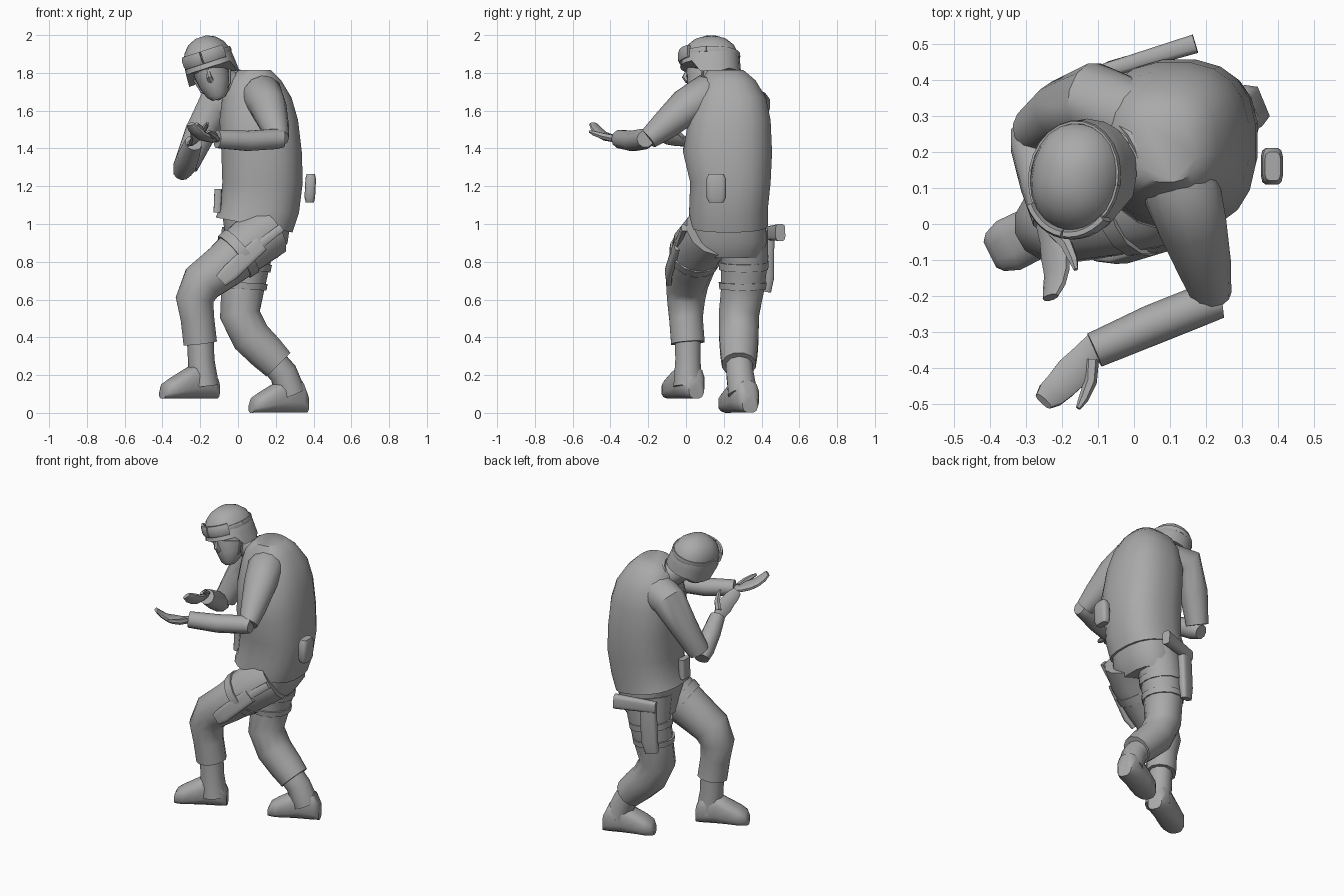
import bpy
import bmesh
from math import cos, sin, pi, radians, copysign
from mathutils import Vector, Matrix

default_cube = bpy.data.objects.get("Cube")
if default_cube:
    bpy.data.objects.remove(default_cube, do_unlink=True)

SHADE = 0.4
grey = bpy.data.materials.new("plain grey")
grey.use_nodes = True
grey.diffuse_color = (SHADE, SHADE, SHADE, 1)
grey.node_tree.nodes["Principled BSDF"].inputs["Base Color"].default_value = grey.diffuse_color


def loft(name, rings, sides=12, power=2.0, reshape=None):
    """Skin a run of rounded-square rings, each given as centre and two half axes."""
    def bulge(value):
        return copysign(abs(value) ** (2 / power), value)

    bm = bmesh.new()
    loops = []
    for centre, u, v in rings:
        angles = [2 * pi * (i + 0.5) / sides for i in range(sides)]
        loops.append([bm.verts.new(centre + u * bulge(cos(a)) + v * bulge(sin(a))) for a in angles])
    for low, high in zip(loops, loops[1:]):
        for i in range(sides):
            j = (i + 1) % sides
            bm.faces.new((low[i], low[j], high[j], high[i]))
    bm.faces.new(loops[0][::-1])
    bm.faces.new(loops[-1])
    if reshape:
        reshape(loops)
    bmesh.ops.recalc_face_normals(bm, faces=bm.faces)
    mesh = bpy.data.meshes.new(name)
    bm.to_mesh(mesh)
    bm.free()
    mesh.materials.append(grey)
    part = bpy.data.objects.new(name, mesh)
    bpy.context.collection.objects.link(part)
    bpy.ops.object.select_all(action="DESELECT")
    part.select_set(True)
    bpy.context.view_layer.objects.active = part
    bpy.ops.object.shade_smooth_by_angle(angle=radians(50))
    return part


def limb(name, points, flat=1.0, wide=(0, 1, 0), sides=10, power=2.0):
    """Tube through (x, y, z, radius) points; flat thins it across the wide direction."""
    centres = [Vector(p[:3]) for p in points]
    rings = []
    for i, centre in enumerate(centres):
        ahead = centres[min(i + 1, len(centres) - 1)]
        behind = centres[max(i - 1, 0)]
        along = (ahead - behind).normalized()
        across = Vector(wide)
        across = (across - along * across.dot(along)).normalized()
        radius = points[i][3]
        rings.append((centre, across * radius, along.cross(across) * radius * flat))
    return loft(name, rings, sides, power)


def stack(name, layers, **options):
    """Upright body from (x, y, z, half width, half depth, side slope) layers."""
    rings = [(Vector((x, y, z)), Vector((w, 0, slope)), Vector((0, d, 0)))
             for x, y, z, w, d, slope in layers]
    return loft(name, rings, **options)


# Torso: hunched jacket over the hips
stack("jacket", [
    (.085, .225, .995, .205, .21, -.04), (.115, .225, 1.08, .21, .21, -.02),
    (.13, .235, 1.22, .215, .215, 0), (.125, .22, 1.38, .215, .238, 0),
    (.11, .23, 1.55, .21, .22, 0), (.1, .235, 1.67, .185, .19, 0),
    (.085, .225, 1.76, .145, .145, 0), (.09, .21, 1.815, .085, .095, 0)],
    sides=20, power=2.5)
stack("hips", [(.08, .22, .82, .13, .18, 0), (.1, .225, .9, .165, .205, 0),
               (.1, .225, 1.04, .185, .2, 0)], sides=16, power=2.4)

# Arms with sleeves ending in cuffs
limb("left_upper_arm", [(.09, .22, 1.68, .09), (.13, .1, 1.68, .11), (.16, .0, 1.62, .098),
                        (.195, -.12, 1.515, .076), (.215, -.2, 1.45, .056)], sides=12)
limb("left_forearm", [(.245, -.215, 1.45, .045), (.2, -.22, 1.45, .056),
                      (.05, -.28, 1.44, .056), (-.11, -.35, 1.45, .05)], wide=(0, 0, 1))
limb("right_upper_arm", [(.02, .28, 1.65, .11), (-.12, .345, 1.63, .105),
                         (-.2, .315, 1.48, .085), (-.275, .26, 1.31, .067)], sides=12)
limb("right_forearm", [(-.3, .265, 1.27, .045), (-.285, .22, 1.3, .06),
                       (-.26, .11, 1.365, .057), (-.235, .01, 1.43, .047)], wide=(1, 0, 0))


def hand(side, wrist, forward, thumb_way):
    """Open mitten-like hand curling upward, with a separate thumb."""
    wrist, d = Vector(wrist), Vector(forward).normalized()
    p = Vector(thumb_way)
    p = (p - d * p.dot(d)).normalized()
    n = d.cross(p)

    def at(reach, shift, lift, radius):
        return (*(wrist + d * reach + p * shift + n * lift), radius)

    limb(side + "_hand", [at(-.03, 0, 0, .034), at(.03, 0, -.005, .042), at(.08, 0, 0, .05),
                          at(.13, -.003, .012, .045), at(.17, -.008, .035, .041),
                          at(.2, -.012, .06, .028)], flat=.4, wide=p, power=2.4)
    limb(side + "_thumb", [at(.02, .02, 0, .02), at(.07, .055, .008, .018),
                           at(.12, .07, .018, .014), at(.15, .075, .025, .007)],
         wide=n, sides=6)


hand("left", (-.12, -.35, 1.45), (-.63, -.77, .1), (.77, -.63, 0))
hand("right", (-.24, -.01, 1.44), (.28, -.95, .2), (.7, .15, .6))

# Legs: trousers, boot shafts and thigh straps
limb("left_trouser", [(.16, .13, .96, .145), (.06, .07, .89, .143), (-.07, .03, .78, .125),
                      (-.19, .005, .69, .115), (-.23, 0, .6, .104), (-.215, 0, .5, .092),
                      (-.2, .01, .37, .092)], sides=12)
limb("left_boot_shaft", [(-.2, .01, .42, .072), (-.195, .01, .28, .07), (-.18, .01, .14, .08)])
limb("right_trouser", [(.07, .29, .95, .15), (.05, .31, .82, .13), (.025, .3, .66, .118),
                       (.01, .28, .52, .11), (.07, .28, .4, .108), (.15, .28, .32, .102),
                       (.215, .28, .255, .092)], sides=12)
limb("right_boot_shaft", [(.16, .28, .3, .074), (.24, .285, .21, .075), (.28, .3, .1, .08)])
limb("left_thigh_strap", [(.02, .055, .857, .144), (-.02, .045, .825, .139)], sides=14)
limb("upper_thigh_strap", [(.045, .305, .8, .136), (.04, .305, .76, .133)], sides=14)
limb("lower_thigh_strap", [(.027, .3, .69, .13), (.025, .3, .655, .126)], sides=14)


def shoe(side, heel, toe, ground):
    """Flat-soled boot foot; each station is distance, half width and height."""
    heel, toe = Vector((*heel, ground)), Vector((*toe, ground))
    along = toe - heel
    across = along.cross(Vector((0, 0, 1))).normalized()
    rings = []
    for t, width, height in [(0, .045, .1), (.1, .064, .17), (.38, .068, .19),
                             (.6, .076, .15), (.82, .077, .11), (.95, .06, .085), (1, .04, .05)]:
        half = Vector((0, 0, height / 2))
        rings.append((heel + along * t + half, across * width, half))
    loft(side + "_boot", rings, sides=12, power=2.8)


shoe("left", (-.115, .055), (-.4, -.085), .075)
shoe("right", (.36, .34), (.07, .22), 0)

# Head, built upright then turned and tipped sideways
pose = (Matrix.Translation((-.155, .13, 1.86)) @ Matrix.Rotation(radians(-18), 4, "Y")
        @ Matrix.Rotation(radians(-10), 4, "Z"))


def cut_brow(loops):
    """Raise the front of the rim clear of the face and the back of it slightly."""
    for vert in loops[0]:
        if vert.co.y < -.05:
            vert.co.z += .065
        elif vert.co.y > .08:
            vert.co.z += .02


head_parts = [
    stack("head", [(0, -.06, -.205, .035, .035, 0), (0, -.05, -.18, .06, .065, 0),
                   (0, -.03, -.12, .083, .095, 0), (0, -.01, -.06, .095, .12, 0),
                   (0, 0, .02, .1, .125, 0)], sides=14),
    limb("nose", [(0, -.115, -.03, .01), (0, -.138, -.08, .016), (0, -.12, -.1, .018)],
         wide=(1, 0, 0), sides=6),
    stack("helmet", [(0, 0, -.095, .138, .162, 0), (0, 0, -.02, .133, .158, 0),
                     (0, 0, .03, .128, .153, 0), (0, 0, .08, .108, .13, 0),
                     (0, 0, .115, .075, .09, 0), (0, 0, .136, .03, .04, 0)],
          sides=20, power=2.2, reshape=cut_brow)]


def arc(start, end, reach, height, radius, steps):
    angles = [radians(start + (end - start) * i / steps) for i in range(steps + 1)]
    return [(reach * cos(a), (reach + .025) * sin(a), height, radius) for a in angles]


head_parts.append(limb("goggle_strap", arc(0, 360, .128, .03, .016, 24),
                       flat=.4, wide=(0, 0, 1), sides=6))
for side, start in (("left", 271), ("right", 217)):
    lens = arc(start, start + 52, .135, .03, .036, 6)
    head_parts.append(limb(side + "_goggle", lens, flat=.4, wide=(0, 0, 1), sides=8, power=2.5))
for side in (-1, 1):
    head_parts.append(limb("chin_strap", [(side * .1, -.02, -.07, .007), (side * .08, -.04, -.14, .007),
                                          (0, -.06, -.208, .007)], sides=6))
for part in head_parts:
    part.data.transform(pose)
limb("neck", [(.04, .22, 1.7, .09), (-.05, .19, 1.74, .075), (-.13, .15, 1.8, .07)])
limb("collar", [(.03, .21, 1.71, .105), (-.03, .19, 1.74, .088)], sides=12)

# Belt pouches, thigh sheath and holstered sidearm
limb("back_pouch", [(.38, .16, 1.115, .04), (.38, .16, 1.14, .052), (.385, .16, 1.24, .052),
                    (.385, .16, 1.265, .04)], flat=.55, power=4, sides=12)
limb("front_pouch", [(-.11, .17, 1.06, .04), (-.105, .17, 1.185, .04)], flat=.5, power=5, sides=12)
limb("thigh_sheath", [(-.09, -.09, .7, .036), (-.04, -.092, .745, .047), (.12, -.045, .895, .045)],
     flat=.4, wide=(.6, 0, -.7), power=4, sides=12)
limb("knife_handle", [(.1, -.045, .88, .025), (.23, -.01, .98, .022)],
     flat=.7, wide=(.6, 0, -.7), power=4, sides=8)
limb("holster", [(-.05, .425, .645, .04), (-.04, .435, .72, .05), (-.03, .435, .92, .05)],
     flat=.5, wide=(1, .3, 0), power=4, sides=12)
limb("sidearm_slide", [(-.08, .425, .95, .035), (.17, .5, .955, .045)],
     flat=.6, wide=(0, 0, 1), power=4, sides=12)
